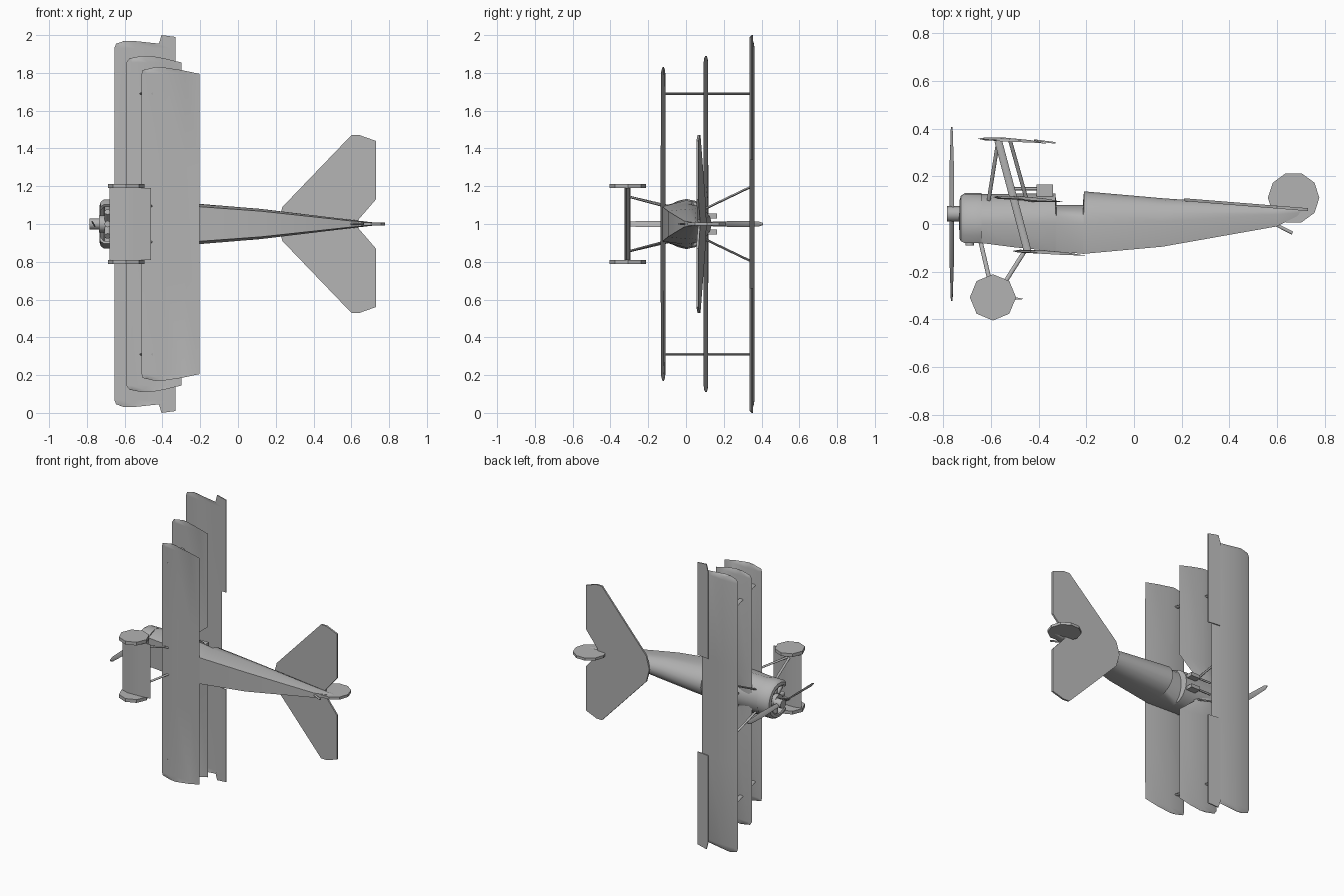
import bpy, bmesh, math
from math import sin, cos, radians, pi
from mathutils import Vector, Matrix

if "Cube" in bpy.data.objects:
    bpy.data.objects.remove(bpy.data.objects["Cube"])

grey = bpy.data.materials.new("plain grey")
grey.use_nodes = True
COLOUR = (0.45, 0.45, 0.45, 1)
grey.diffuse_color = COLOUR
grey.node_tree.nodes["Principled BSDF"].inputs["Base Color"].default_value = COLOUR

# Nose points to -x, the upper side to +y, and the span runs along z.
# Helpers use h, the distance along the span from the centre plane.
LIFT = Vector((0, 0, 1))


def finish(name, bm, angle=30):
    bmesh.ops.recalc_face_normals(bm, faces=bm.faces)
    bmesh.ops.translate(bm, verts=bm.verts, vec=LIFT)
    me = bpy.data.meshes.new(name)
    bm.to_mesh(me)
    bm.free()
    me.materials.append(grey)
    ob = bpy.data.objects.new(name, me)
    bpy.context.scene.collection.objects.link(ob)
    bpy.ops.object.select_all(action='DESELECT')
    ob.select_set(True)
    bpy.context.view_layer.objects.active = ob
    bpy.ops.object.shade_smooth_by_angle(angle=radians(angle))
    return ob


def loft(name, rings, angle=30):
    bm = bmesh.new()
    rows = [[bm.verts.new(p) for p in ring] for ring in rings]
    n = len(rows[0])
    for a, b in zip(rows, rows[1:]):
        for i in range(n):
            j = (i + 1) % n
            bm.faces.new((a[i], a[j], b[j], b[i]))
    bm.faces.new(rows[0])
    bm.faces.new(rows[-1])
    return finish(name, bm, angle)


def rod(name, a, b, width, thick, sides=8):
    # Elliptical bar: width lies in the x-y plane, thickness across it
    a, b = Vector(a), Vector(b)
    d = (b - a).normalized()
    across = d.cross(Vector((0, 0, 1)))
    if across.length < 0.01:
        across = Vector((1, 0, 0))
    across.normalize()
    side = d.cross(across)
    ring = [across * cos(2 * pi * i / sides) * width / 2
            + side * sin(2 * pi * i / sides) * thick / 2 for i in range(sides)]
    return loft(name, [[a + r for r in ring], [b + r for r in ring]], 50)


def plate(name, outline, height, thick):
    # Flat panel from an (x, h) outline; height gives y for each x
    return loft(name, [[(x, height(x) + s * thick / 2, h) for x, h in outline]
                       for s in (-1, 1)])


def box(name, x, y, h):
    return loft(name, [[(px, y[0], k), (px, y[1], k), (px, y[1], m), (px, y[0], m)]
                       for px in x for k, m in [h]])


def disc(name, x, y, radius, h0, h1, sides):
    return loft(name, [[(x + radius * cos(2 * pi * i / sides),
                         y + radius * sin(2 * pi * i / sides), h)
                        for i in range(sides)] for h in (h0, h1)])


# Wings: cambered section lofted along mirrored span stations
AIRFOIL = [(0, .75), (.1, 1), (.4, .95), (.75, .45), (1, -.3), (.75, 0), (.4, .2), (.1, .4)]


def wing(name, base, stations, thick=.02):
    full = [(-h, a, b, t) for h, a, b, t in reversed(stations)] + stations
    loft(name, [[(a + u * (b - a), base + thick * (.4 + (v - .4) * t), h)
                 for u, v in AIRFOIL] for h, a, b, t in full], 40)


wing("upper_wing", .343, [(.34, -.655, -.36, 1), (.93, -.655, -.36, 1),
                          (.955, -.645, -.42, .7), (.97, -.6, -.56, .3)])
wing("middle_wing", .098, [(.1, -.59, -.42, 1), (.2, -.59, -.3, 1), (.855, -.59, -.3, .9),
                           (.877, -.575, -.39, .7), (.89, -.51, -.46, .3)])
wing("lower_wing", -.128, [(.3, -.51, -.205, 1), (.795, -.51, -.205, .9),
                           (.815, -.505, -.3, .7), (.83, -.44, -.4, .3)])

# Fuselage: flat belly, rounded back, with a sunken cockpit
# Station: x, side half width, belly half width, belly y, side y, top y
STATIONS = [(-.64, .13, .1, -.08, 0, .125), (-.5, .133, .1, -.098, 0, .127),
            (-.33, .125, .095, -.115, 0, .127), (-.325, .125, .095, -.115, 0, .08),
            (-.215, .108, .092, -.125, 0, .08), (-.21, .107, .092, -.125, 0, .137),
            (.12, .08, .068, -.095, .01, .108), (.6, .022, .016, -.01, .04, .075),
            (.72, .008, .006, .05, .057, .066)]
loft("fuselage", [[(x, low, bw), (x, low, -bw)] +
                  [(x, mid - (top - mid) * sin(a) * -1, -w * cos(a))
                   for a in [pi * i / 8 for i in range(9)]]
                  for x, w, bw, low, mid, top in STATIONS], 35)

# Cowling: horseshoe ring, open at the bottom
LIP = [(-.64, .13), (-.71, .13), (-.727, .118), (-.732, .1), (-.727, .09), (-.71, .115), (-.64, .115)]
loft("cowling", [[(x, r * sin(a), r * cos(a)) for x, r in LIP]
                 for a in [radians(-38 + 256 * i / 16) for i in range(17)]], 35)

# Radial engine behind the propeller
rod("crankcase", (-.735, .02, 0), (-.63, .02, 0), .09, .09, 12)
for i in range(9):
    a = 2 * pi * i / 9 - pi / 2
    rod("engine_cylinder", (-.69, .01 + .03 * sin(a), .03 * cos(a)),
        (-.69, .01 + .1 * sin(a), .1 * cos(a)), .036, .036, 8)

# Propeller: twisted tapering blades on a hub
HUB_Y = .042
rod("propeller_hub", (-.785, HUB_Y, 0), (-.73, HUB_Y, 0), .065, .06, 8)
blade = []
for r, width in [(-.365, .012), (-.34, .03), (-.2, .036), (-.03, .028),
                 (.03, .028), (.2, .036), (.34, .03), (.365, .012)]:
    twist = radians(40 + 35 * abs(r) / .365) * (1 if r > 0 else -1)
    c, s = cos(twist) * width / 2, sin(twist) * width / 2
    t = .004
    blade.append([(-.765 + c, HUB_Y + r, s), (-.765 + t * sin(twist), HUB_Y + r, -t * cos(twist)),
                  (-.765 - c, HUB_Y + r, -s), (-.765 - t * sin(twist), HUB_Y + r, t * cos(twist))])
loft("propeller_upper_blade", blade[4:], 40)
loft("propeller_lower_blade", blade[:4], 40)

# Undercarriage fairing between the wheels
loft("axle_fairing", [[(-.68, -.31, h), (-.63, -.295, h), (-.55, -.297, h), (-.46, -.315, h),
                       (-.55, -.322, h), (-.63, -.325, h)] for h in (-.19, .19)])

# Tailplane, rudder and skid
def tail_slope(x):
    return .1 - .08 * (x - .235)


half_tail = [(.235, .09), (.6, .47), (.645, .47), (.73, .44), (.73, .13), (.635, .02)]
plate("tailplane", [(.21, 0)] + half_tail + [(x, -h) for x, h in reversed(half_tail)],
      tail_slope, .012)
disc("rudder", .67, .11, .108, -.009, .009, 10)
rod("tail_skid", (.59, 0, 0), (.665, -.038, 0), .014, .012)

# Paired parts on both sides
for s, side in ((1, "left"), (-1, "right")):
    plate(side + "_aileron", [(-.42, s * .34), (-.42, s * .95), (-.405, s),
                              (-.33, s * .99), (-.33, s * .34)],
          lambda x: .352 - .13 * (x + .42), .007)
    rod(side + "_wing_strut", (-.57, .35, s * .69), (-.445, -.12, s * .69), .032, .014)
    rod(side + "_front_cabane_strut", (-.57, .35, s * .2), (-.61, .1, s * .08), .016, .012)
    rod(side + "_rear_cabane_strut", (-.52, .35, s * .2), (-.45, .1, s * .08), .016, .012)
    rod(side + "_front_gear_strut", (-.645, -.07, s * .09), (-.59, -.305, s * .145), .018, .012)
    rod(side + "_rear_gear_strut", (-.45, -.1, s * .09), (-.58, -.305, s * .145), .018, .012)
    disc(side + "_wheel", -.592, -.308, .097, s * .19, s * .213, 8)
    box(side + "_gun_body", (-.41, -.34), (.115, .165), (s * .03, s * .055))
    rod(side + "_gun_barrel", (-.51, .148, s * .042), (-.4, .148, s * .042), .014, .014)
